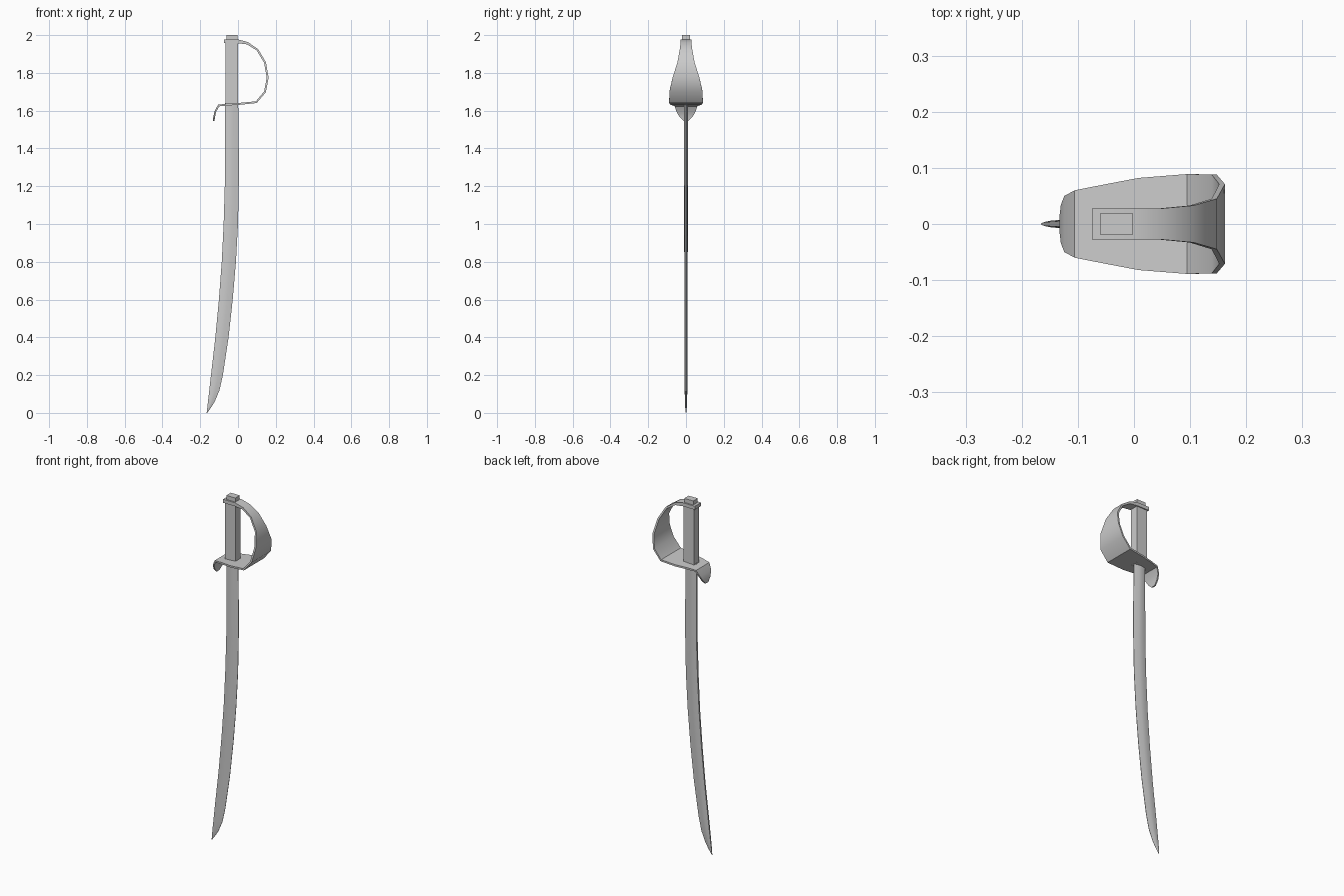
import bpy, bmesh, math
from mathutils import Vector

if "Cube" in bpy.data.objects:
    bpy.data.objects.remove(bpy.data.objects["Cube"])


def finish(name, bm, angle=35):
    bmesh.ops.recalc_face_normals(bm, faces=bm.faces)
    mesh = bpy.data.meshes.new(name)
    bm.to_mesh(mesh)
    bm.free()
    ob = bpy.data.objects.new(name, mesh)
    bpy.context.collection.objects.link(ob)
    bpy.ops.object.select_all(action='DESELECT')
    ob.select_set(True)
    bpy.context.view_layer.objects.active = ob
    bpy.ops.object.shade_smooth_by_angle(angle=math.radians(angle))
    return ob


def loft(name, rings, angle=35):
    """Skin a row of closed rings and cap both ends."""
    bm = bmesh.new()
    vs = [[bm.verts.new(p) for p in r] for r in rings]
    n = len(rings[0])
    for a, b in zip(vs, vs[1:]):
        for i in range(n):
            j = (i + 1) % n
            bm.faces.new((a[i], a[j], b[j], b[i]))
    bm.faces.new(vs[0])
    bm.faces.new(vs[-1])
    return finish(name, bm, angle)


def box(name, x0, x1, hy, z0, z1):
    ring = [(x0, -hy), (x1, -hy), (x1, hy), (x0, hy)]
    return loft(name, [[(x, y, z) for x, y in ring] for z in (z0, z1)])


# Blade: z, spine x, cutting edge x, half thickness
stations = [
    (1.64, -0.069, 0.001, 0.011), (1.40, -0.069, 0.004, 0.011),
    (1.20, -0.070, 0.004, 0.010), (1.00, -0.076, 0.000, 0.010),
    (0.80, -0.086, -0.011, 0.009), (0.60, -0.101, -0.028, 0.009),
    (0.40, -0.120, -0.050, 0.008), (0.20, -0.143, -0.080, 0.008),
    (0.12, -0.152, -0.098, 0.007), (0.06, -0.159, -0.123, 0.006),
    (0.025, -0.163, -0.145, 0.004), (0.0, -0.166, -0.163, 0.001)]
section = [(0.0, 0.55), (0.3, 1.0), (0.6, 0.85), (1.0, 0.12)]
outline = section + [(u, -v) for u, v in reversed(section)]
loft("blade", [[(s + (e - s) * u, h * v, z) for u, v in outline]
               for z, s, e, h in stations], 45)

# Grip and pommel cap
box("grip", -0.066, 0.0, 0.022, 1.63, 1.97)
box("pommel_cap", -0.06, -0.003, 0.02, 1.97, 2.0)

# Knuckle guard: flat strap following a side profile (x, z, half width, thickness)
path = [
    (-0.075, 1.967, 0.028, 0.020), (0.000, 1.967, 0.028, 0.020),
    (0.050, 1.957, 0.028, 0.013), (0.103, 1.922, 0.033, 0.010),
    (0.143, 1.855, 0.045, 0.010), (0.157, 1.775, 0.071, 0.010),
    (0.143, 1.700, 0.088, 0.010), (0.097, 1.645, 0.089, 0.010),
    (0.008, 1.636, 0.082, 0.010), (-0.060, 1.632, 0.069, 0.010),
    (-0.103, 1.627, 0.060, 0.010), (-0.120, 1.595, 0.050, 0.009),
    (-0.126, 1.567, 0.034, 0.009), (-0.129, 1.545, 0.012, 0.008)]
rings = []
for i, (x, z, w, t) in enumerate(path):
    a, b = path[max(i - 1, 0)], path[min(i + 1, len(path) - 1)]
    d = Vector((b[0] - a[0], b[1] - a[1])).normalized()
    nx, nz = -d.y * t / 2, d.x * t / 2
    rings.append([(x + s * nx, y, z + s * nz)
                  for s, y in ((1, -w), (1, w), (-1, w), (-1, -w))])
loft("knuckle_guard", rings, 40)
